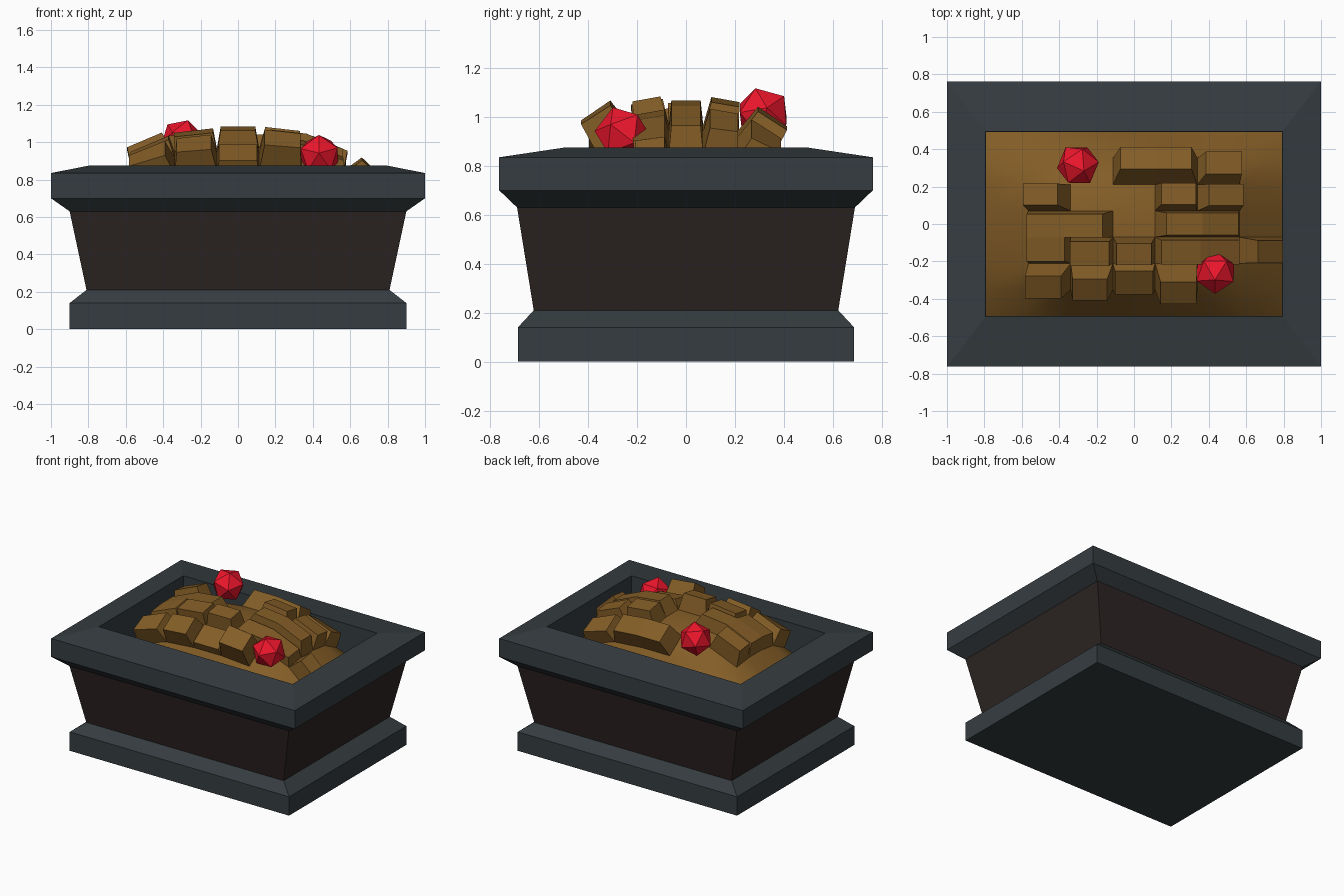
import bpy, bmesh
from mathutils import Vector, Matrix, Euler

if "Cube" in bpy.data.objects:
    bpy.data.objects.remove(bpy.data.objects["Cube"])


def material(name, rgb):
    m = bpy.data.materials.new(name)
    m.diffuse_color = (*rgb, 1)
    m.use_nodes = True
    m.node_tree.nodes["Principled BSDF"].inputs["Base Color"].default_value = m.diffuse_color
    return m


STONE = material("dark_stone", (0.036, 0.046, 0.051))
WOOD = material("dark_wood", (0.026, 0.018, 0.017))
GOLD = material("gold", (0.23, 0.11, 0.02))
RED = material("red_gem", (0.85, 0.008, 0.025))


def finish(name, bm, mat, fix_normals=True):
    if fix_normals:
        bmesh.ops.recalc_face_normals(bm, faces=bm.faces)
    me = bpy.data.meshes.new(name)
    bm.to_mesh(me)
    bm.free()
    me.materials.append(mat)
    ob = bpy.data.objects.new(name, me)
    bpy.context.collection.objects.link(ob)
    return ob


def rect_loft(name, rings, mat, caps=(True, True)):
    """Stack of rectangles (half x, half y, z) joined by side faces."""
    bm = bmesh.new()
    loops = [[bm.verts.new((sx * x, sy * y, z))
              for sx, sy in ((-1, -1), (1, -1), (1, 1), (-1, 1))]
             for x, y, z in rings]
    for a, b in zip(loops, loops[1:]):
        for i in range(4):
            j = (i + 1) % 4
            bm.faces.new((a[i], a[j], b[j], b[i]))
    if caps[0]:
        bm.faces.new(loops[0][::-1])
    if caps[1]:
        bm.faces.new(loops[-1])
    return finish(name, bm, mat)


# Plinth, tapered box and overhanging rim with its inner walls
rect_loft("plinth", [(.9, .687, 0), (.9, .687, .14), (.81, .622, .21)], STONE)
rect_loft("box_body", [(.81, .622, .21), (.9, .69, .63)], WOOD, (False, False))
rect_loft("rim", [(.9, .69, .63), (1, .763, .70), (1, .763, .835),
                  (.795, .495, .875), (.79, .492, .55)], STONE, (False, False))

# Treasure mound: a domed 7 x 7 grid with cells pulled out as bars
N, HX, HY = 7, .79, .492


def dome(u, v):
    return .55 + .42 * (1 - .8 * abs(u) ** 3) * (1 - .8 * abs(v) ** 3)


bm = bmesh.new()
grid = []
for j in range(N + 1):
    v = 2 * j / N - 1
    grid.append([bm.verts.new((HX * (2 * i / N - 1), HY * v, dome(2 * i / N - 1, v)))
                 for i in range(N + 1)])
cell = {}
for j in range(N):
    for i in range(N):
        f = bm.faces.new((grid[j][i], grid[j][i + 1], grid[j + 1][i + 1], grid[j + 1][i]))
        f.smooth = True
        cell[i, j] = f
bm.normal_update()

# Each bar: (cells as (column, row), height, taper)
bars = [
    ([(1, 1)], .12, .85), ([(2, 1)], .13, .82), ([(3, 1)], .06, .9),
    ([(4, 1)], .16, .85), ([(2, 2)], .11, .92), ([(3, 2)], .12, .82),
    ([(4, 2), (5, 2)], .07, .92), ([(6, 2)], .12, .85),
    ([(1, 2), (1, 3), (2, 3)], .1, .9), ([(4, 3), (5, 3)], .11, .85),
    ([(1, 4)], .13, .82), ([(4, 4)], .12, .82), ([(5, 4)], .11, .82),
    ([(3, 5), (4, 5)], .13, .84), ([(5, 5)], .1, .85),
]
for cells, height, taper in bars:
    faces = [cell[c] for c in cells]
    normal = sum((f.normal.copy() for f in faces), Vector()).normalized()
    before = set(bm.faces)
    out = bmesh.ops.extrude_face_region(bm, geom=faces)["geom"]
    verts = [g for g in out if isinstance(g, bmesh.types.BMVert)]
    bmesh.ops.delete(bm, geom=[f for f in faces if f.is_valid], context='FACES_ONLY')
    mid = sum((v.co for v in verts), Vector()) / len(verts)
    for v in verts:
        v.co = mid + (v.co - mid) * taper + normal * height
    for f in bm.faces:
        if f not in before:
            f.smooth = False
    for g in out:
        if isinstance(g, bmesh.types.BMFace):
            g.smooth = False
finish("treasure_mound", bm, GOLD, False)

# Two faceted gems
for name, pos, rot in (("gem_back", (-.3, .315, 1.01), (.35, .2, .3)),
                       ("gem_front", (.435, -.258, .93), (.2, -.3, .9))):
    bm = bmesh.new()
    mat = Matrix.Translation(pos) @ Euler(rot).to_matrix().to_4x4()
    bmesh.ops.create_icosphere(bm, subdivisions=1, radius=.116, matrix=mat)
    finish(name, bm, RED)
